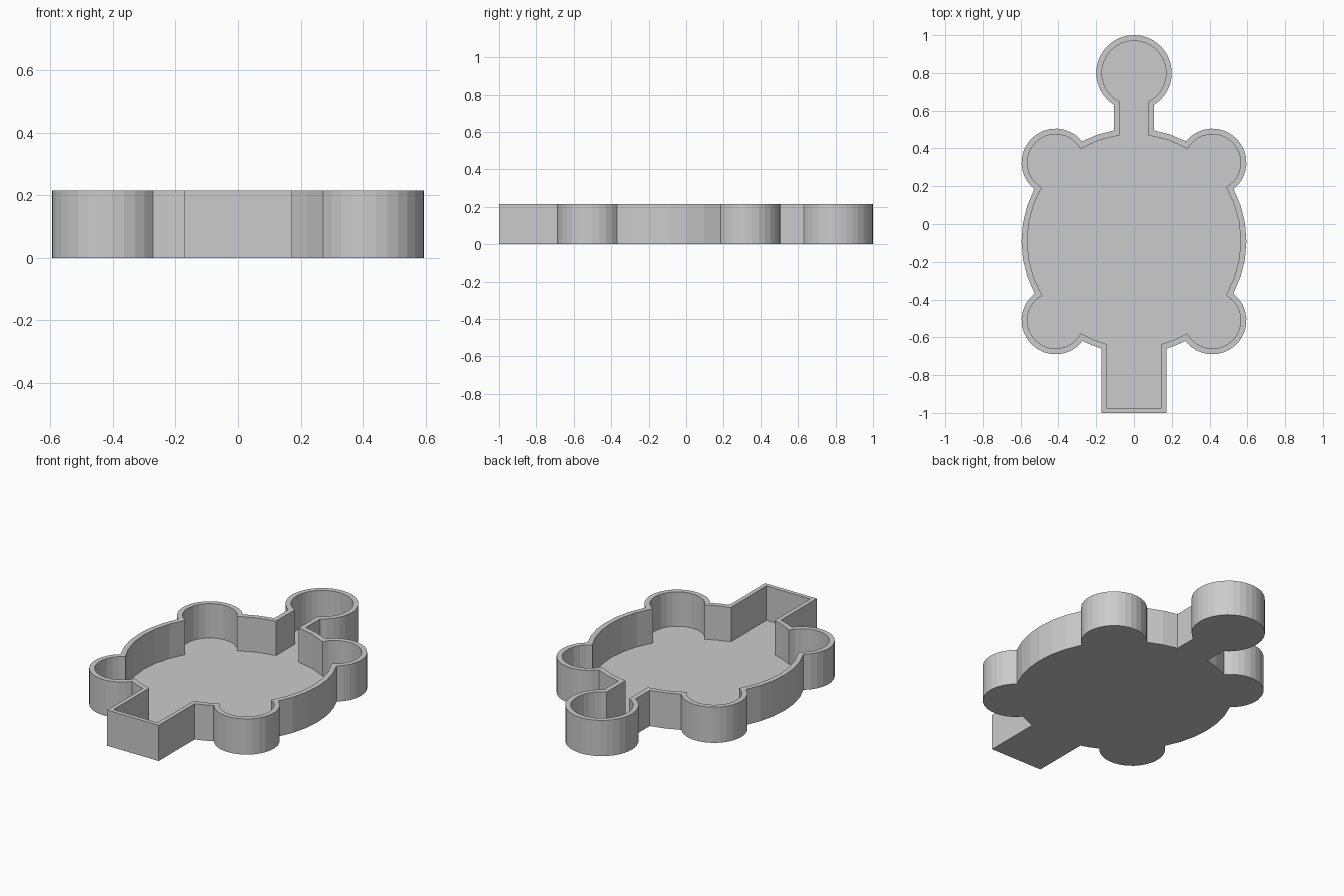
import bpy, bmesh
from math import sqrt, atan2, cos, sin, radians, hypot, pi

if "Cube" in bpy.data.objects:
    bpy.data.objects.remove(bpy.data.objects["Cube"])

HEIGHT, FLOOR, WALL = 0.215, 0.008, 0.03
BODY = (0, -0.09, 0.595)
LEGS = [(0.415, 0.325, 0.18), (0.415, -0.51, 0.18)]
HEAD = (0, 0.80, 0.20)
NECK_W, TAIL_W, TAIL_END = 0.105, 0.172, -1.0


def meet(a, b):
    """Both crossings of two circles, upper one first."""
    dx, dy = b[0] - a[0], b[1] - a[1]
    d = hypot(dx, dy)
    t = (a[2] ** 2 - b[2] ** 2 + d * d) / (2 * d)
    h = sqrt(a[2] ** 2 - t * t)
    px, py = a[0] + dx * t / d, a[1] + dy * t / d
    pts = [(px - dy * h / d, py + dx * h / d), (px + dy * h / d, py - dx * h / d)]
    return sorted(pts, key=lambda p: -p[1])


def arc(c, p, q, n):
    """Clockwise arc on circle c from p to q in n segments."""
    a = atan2(p[1] - c[1], p[0] - c[0])
    b = atan2(q[1] - c[1], q[0] - c[0])
    if b > a:
        b -= 2 * pi
    return [(c[0] + c[2] * cos(a + (b - a) * i / n),
             c[1] + c[2] * sin(a + (b - a) * i / n)) for i in range(n + 1)]


def outline(inset):
    """Closed animal silhouette, shrunk by inset; right half then mirrored."""
    body, head, front, back = [(x, y, r - inset) for x, y, r in (BODY, HEAD, *LEGS)]
    nw, tw = NECK_W - inset, TAIL_W - inset * 0.85
    on = lambda c, x, s: (x, c[1] + s * sqrt(c[2] ** 2 - x * x))
    f1, f2 = meet(body, front)
    b1, b2 = meet(body, back)
    end = TAIL_END + inset * 0.85
    half = arc(head, (0, head[1] + head[2]), on(head, nw, -1), 14)
    half += arc(body, on(body, nw, 1), f1, 2)
    half += arc(front, f1, f2, 16)[1:]
    half += arc(body, f2, b1, 6)[1:]
    half += arc(back, b1, b2, 16)[1:]
    half += arc(body, b2, on(body, tw, -1), 2)[1:]
    half += [(tw, end)]
    return half + [(-x, y) for x, y in reversed(half[1:])]


# Tray: outer wall, rim, inner wall, thin floor
bm = bmesh.new()
rings = [[bm.verts.new((x, y, z)) for x, y in outline(inset)]
         for inset, z in ((0, 0), (0, HEIGHT), (WALL, HEIGHT), (WALL, FLOOR))]
n = len(rings[0])
for lo, hi in zip(rings, rings[1:]):
    for i in range(n):
        j = (i + 1) % n
        bm.faces.new((lo[i], lo[j], hi[j], hi[i]))
caps = [bm.faces.new(rings[0]), bm.faces.new(rings[3])]
bmesh.ops.triangulate(bm, faces=caps)
bmesh.ops.recalc_face_normals(bm, faces=bm.faces[:])
mesh = bpy.data.meshes.new("turtle_tray")
bm.to_mesh(mesh)
bm.free()
tray = bpy.data.objects.new("turtle_tray", mesh)
bpy.context.collection.objects.link(tray)
